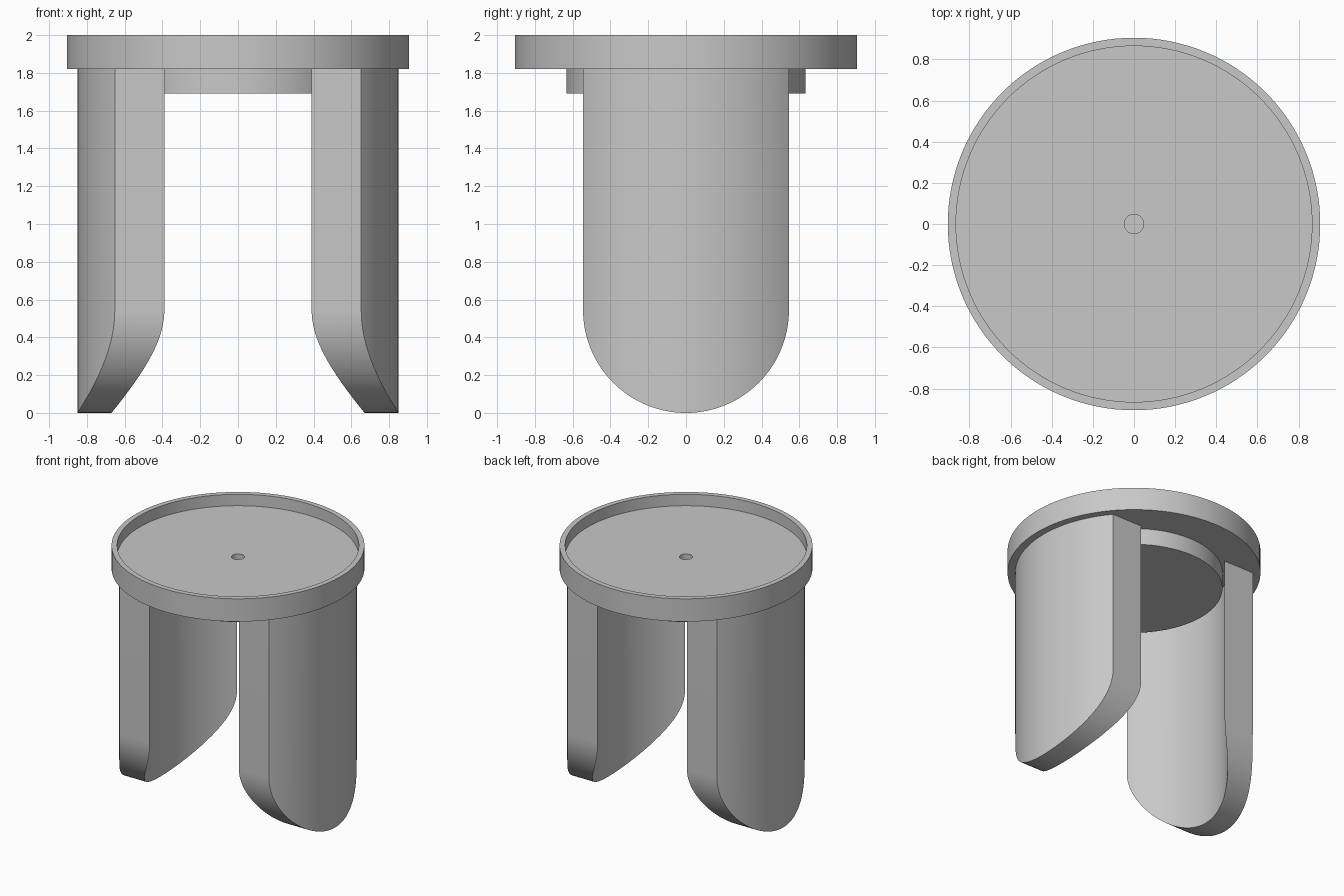
import bpy, bmesh, math

cube = bpy.data.objects.get("Cube")
if cube:
    bpy.data.objects.remove(cube, do_unlink=True)

grey = bpy.data.materials.new("plain_grey")
grey.use_nodes = True
COLOUR = (0.58, 0.58, 0.58, 1)
grey.diffuse_color = COLOUR
grey.node_tree.nodes["Principled BSDF"].inputs["Base Color"].default_value = COLOUR


def finish(bm, name):
    """Turn a bmesh into a smooth object with crisp edges."""
    bmesh.ops.remove_doubles(bm, verts=bm.verts, dist=1e-5)
    bmesh.ops.recalc_face_normals(bm, faces=bm.faces)
    mesh = bpy.data.meshes.new(name)
    bm.to_mesh(mesh)
    bm.free()
    mesh.materials.append(grey)
    obj = bpy.data.objects.new(name, mesh)
    bpy.context.collection.objects.link(obj)
    bpy.ops.object.select_all(action='DESELECT')
    obj.select_set(True)
    bpy.context.view_layer.objects.active = obj
    bpy.ops.object.shade_smooth_by_angle(angle=math.radians(35))
    return obj


def lathe(name, profile, steps=128):
    """Spin an (r, z) profile around the vertical axis."""
    bm = bmesh.new()
    verts = [bm.verts.new((r, 0, z)) for r, z in profile]
    edges = [bm.edges.new(pair) for pair in zip(verts, verts[1:])]
    bmesh.ops.spin(bm, geom=verts + edges, cent=(0, 0, 0), axis=(0, 0, 1),
                   angle=math.tau, steps=steps, use_merge=True)
    return finish(bm, name)


UNDERSIDE = 1.82
FLOOR = 1.91

# Round tray with raised rim, centre hole and plug underneath
lathe("round_tray", [
    (0, 1.69), (0.633, 1.69), (0.633, UNDERSIDE), (0.905, UNDERSIDE),
    (0.905, 2), (0.865, 2), (0.865, FLOOR), (0.047, FLOOR),
    (0.047, UNDERSIDE), (0, UNDERSIDE)])


def leg(name, side, outer=0.85, inner=0.67, half=0.545, steps=64):
    """Curved wall segment with a semicircular lower end."""
    bm = bmesh.new()
    columns = []
    for i in range(steps + 1):
        t = math.pi * (i / steps - 0.5)
        y, low = half * math.sin(t), half * (1 - math.cos(t))
        xo, xi = (side * math.sqrt(r * r - y * y) for r in (outer, inner))
        columns.append([bm.verts.new(p) for p in (
            (xo, y, low), (xo, y, UNDERSIDE),
            (xi, y, UNDERSIDE), (xi, y, low))])
    for a, b in zip(columns, columns[1:]):
        for k in range(4):
            n = (k + 1) % 4
            bm.faces.new((a[k], a[n], b[n], b[k]))
    bm.faces.new(columns[0])
    bm.faces.new(columns[-1])
    return finish(bm, name)


# Pair of facing legs
leg("left_leg", 1)
leg("right_leg", -1)
